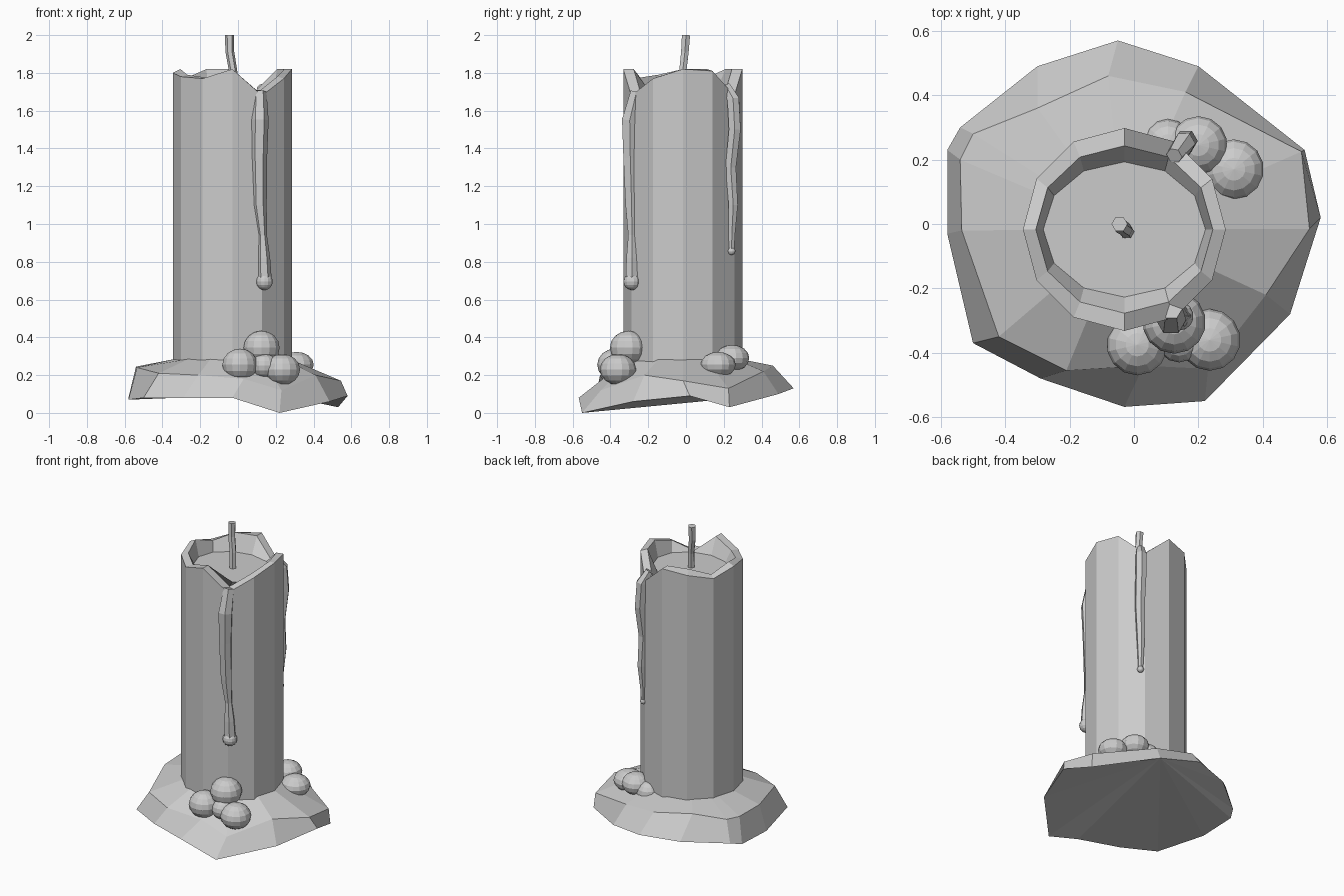
import bpy, bmesh
from math import sin, cos, pi, atan2
from mathutils import Vector

CX, CY = -0.03, -0.017     # candle axis


def make_object(name, bm):
    bmesh.ops.recalc_face_normals(bm, faces=bm.faces)
    me = bpy.data.meshes.new(name)
    bm.to_mesh(me)
    bm.free()
    ob = bpy.data.objects.new(name, me)
    bpy.context.collection.objects.link(ob)
    return ob


def bridge(bm, a, b):
    n = len(a)
    for i in range(n):
        j = (i + 1) % n
        bm.faces.new((a[i], a[j], b[j], b[i]))


def ring(bm, rx, ry, zs):
    n = len(zs)
    return [bm.verts.new((CX + rx * cos(2 * pi * i / n), CY + ry * sin(2 * pi * i / n), z))
            for i, z in enumerate(zs)]


def tube(name, path, sides=6):
    """Path of (x, y, z, radius), swept with a low-poly cross-section."""
    bm = bmesh.new()
    pts = [Vector(p[:3]) for p in path]
    rings = []
    for i, p in enumerate(pts):
        d = (pts[min(i + 1, len(pts) - 1)] - pts[max(i - 1, 0)]).normalized()
        u = (Vector((1, 0, 0)) - d * d.x).normalized()
        v = d.cross(u)
        r = path[i][3]
        rings.append([bm.verts.new(p + r * (u * cos(2 * pi * k / sides) + v * sin(2 * pi * k / sides)))
                      for k in range(sides)])
    for a, b in zip(rings, rings[1:]):
        bridge(bm, a, b)
    bm.faces.new(rings[0])
    bm.faces.new(rings[-1])
    return make_object(name, bm)


def blob(name, x, y, z, r, rz=None):
    bm = bmesh.new()
    bmesh.ops.create_uvsphere(bm, u_segments=14, v_segments=8, radius=1)
    bmesh.ops.scale(bm, vec=(r, r, rz or r), verts=bm.verts)
    bmesh.ops.translate(bm, vec=(x, y, z), verts=bm.verts)
    return make_object(name, bm)


# Candle body: 12 sides, uneven rim with two spill notches, sunken wax pool
rim = [1.82, 1.81, 1.68, 1.82, 1.80, 1.765, 1.80, 1.78, 1.77, 1.82, 1.68, 1.77]
lip = [1.82, 1.82, 1.70, 1.82, 1.82, 1.775, 1.82, 1.79, 1.775, 1.82, 1.70, 1.78]
bm = bmesh.new()
loops = [ring(bm, 0.315, 0.315, [0.2] * 12), ring(bm, 0.315, 0.315, rim),
         ring(bm, 0.275, 0.26, lip), ring(bm, 0.252, 0.21, [1.71] * 12)]
for a, b in zip(loops, loops[1:]):
    bridge(bm, a, b)
bm.faces.new(loops[0])
bm.faces.new(loops[-1])
make_object("candle_body", bm)

# Melted wax base: outer edge, shoulder, and ring around the candle
outer = [(0.58, 0.02, 0.09), (0.53, 0.23, 0.03), (0.2, 0.49, 0.10), (-0.05, 0.57, 0.13),
         (-0.3, 0.49, 0.12), (-0.54, 0.3, 0.1), (-0.58, 0.23, 0.08), (-0.58, -0.03, 0.07),
         (-0.5, -0.37, 0.08), (-0.29, -0.48, 0.08), (-0.03, -0.568, 0.08), (0.22, -0.55, 0.0),
         (0.485, -0.28, 0.06)]
shoulder = [(0.545, -0.015, 0.17), (0.52, 0.225, 0.13), (0.16, 0.41, 0.22), (-0.08, 0.46, 0.25),
            (-0.3, 0.36, 0.26), (-0.5, 0.28, 0.245), (-0.54, 0.2, 0.245), (-0.535, -0.02, 0.24),
            (-0.42, -0.35, 0.21), (-0.21, -0.455, 0.20), (0.03, -0.44, 0.18), (0.23, -0.45, 0.12),
            (0.41, -0.22, 0.20)]
bm = bmesh.new()
low = [bm.verts.new(p) for p in outer]
mid = [bm.verts.new(p) for p in shoulder]
top = []
for x, y, z in shoulder:
    a = atan2(y - CY, x - CX)
    top.append(bm.verts.new((CX + 0.305 * cos(a), CY + 0.305 * sin(a), 0.285)))
bridge(bm, low, mid)
bridge(bm, mid, top)
bm.faces.new(top)
n = len(low)
for i in range(1, n - 1):      # underside fan
    bm.faces.new((low[2], low[(2 + i) % n], low[(3 + i) % n]))
make_object("melted_wax_base", bm)

# Wick
tube("wick", [(-0.022, -0.025, 1.69, 0.024), (-0.026, -0.017, 1.81, 0.022),
              (-0.043, -0.006, 1.91, 0.023), (-0.045, 0.0, 2.0, 0.025)])

# Wax drips with rounded ends
tube("front_drip", [(0.115, -0.262, 1.70, 0.036), (0.115, -0.298, 1.55, 0.047),
                    (0.112, -0.295, 1.35, 0.042), (0.115, -0.288, 1.1, 0.037),
                    (0.13, -0.286, 0.94, 0.023), (0.136, -0.286, 0.82, 0.034),
                    (0.14, -0.286, 0.71, 0.038)])
blob("front_drip_end", 0.14, -0.286, 0.695, 0.045)
tube("back_drip", [(0.125, 0.212, 1.73, 0.026), (0.155, 0.25, 1.66, 0.036),
                   (0.162, 0.258, 1.5, 0.036), (0.152, 0.237, 1.3, 0.032),
                   (0.156, 0.25, 1.1, 0.028), (0.15, 0.243, 0.95, 0.02),
                   (0.15, 0.241, 0.86, 0.016)])
blob("back_drip_end", 0.15, 0.241, 0.857, 0.021)

# Clusters of wax beads on the base
beads = {"front": [(0.01, -0.375, 0.255, 0.095, 0.085), (0.125, -0.305, 0.345, 0.098, 0.09),
                   (0.235, -0.36, 0.23, 0.096, 0.082), (0.14, -0.36, 0.25, 0.07, 0.065)],
         "back": [(0.31, 0.17, 0.255, 0.093, 0.068), (0.2, 0.245, 0.29, 0.09, 0.07),
                  (0.105, 0.25, 0.26, 0.076, 0.07)]}
for side, group in beads.items():
    for i, b in enumerate(group):
        blob(f"{side}_wax_bead_{i + 1}", *b)
